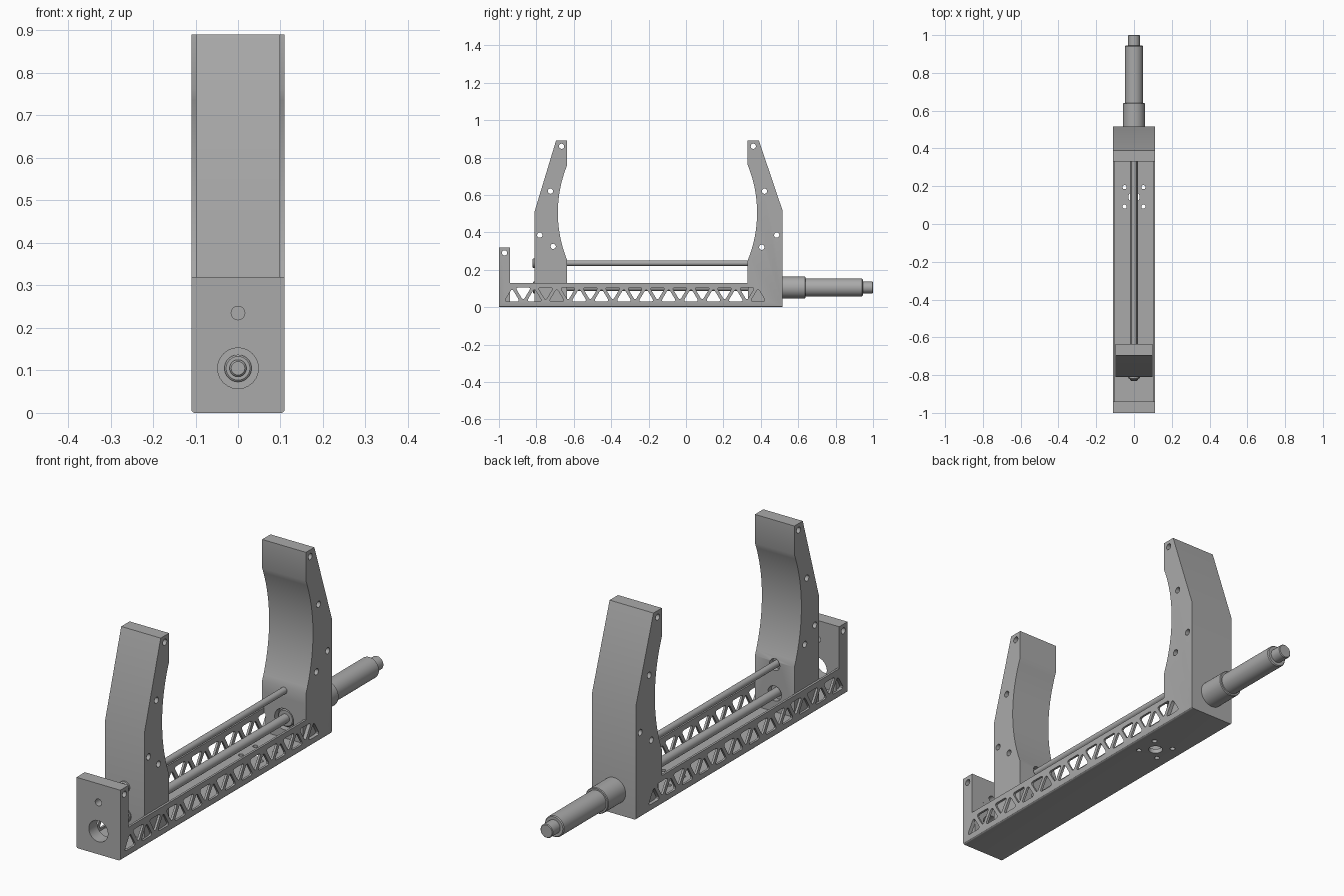
import bpy, bmesh, math
from mathutils import Vector

old = bpy.data.objects.get("Cube")
if old:
    bpy.data.objects.remove(old)


def make_material(name, rgb):
    mat = bpy.data.materials.new(name)
    mat.use_nodes = True
    mat.diffuse_color = (*rgb, 1)
    mat.node_tree.nodes["Principled BSDF"].inputs["Base Color"].default_value = (*rgb, 1)
    return mat


GREY = make_material("machined grey", (0.4, 0.4, 0.4))


def to_object(name, bm):
    bmesh.ops.recalc_face_normals(bm, faces=bm.faces)
    mesh = bpy.data.meshes.new(name)
    bm.to_mesh(mesh)
    bm.free()
    mesh.materials.append(GREY)
    obj = bpy.data.objects.new(name, mesh)
    bpy.context.collection.objects.link(obj)
    return obj


def prism(bm, points, x0, x1):
    """Extrude a (y, z) outline from x0 to x1."""
    face = bm.faces.new([bm.verts.new((x0, y, z)) for y, z in points])
    ext = bmesh.ops.extrude_face_region(bm, geom=[face])
    moved = [v for v in ext["geom"] if isinstance(v, bmesh.types.BMVert)]
    bmesh.ops.translate(bm, verts=moved, vec=(x1 - x0, 0, 0))


def box(bm, y0, y1, z0, z1, half):
    prism(bm, [(y0, z0), (y1, z0), (y1, z1), (y0, z1)], -half, half)


def rod(bm, start, end, radius, segments=24):
    start, end = Vector(start), Vector(end)
    axis = end - start
    made = bmesh.ops.create_cone(bm, cap_ends=True, segments=segments, radius1=radius,
                                 radius2=radius, depth=axis.length)
    turn = axis.to_track_quat("Z", "Y").to_matrix()
    bmesh.ops.rotate(bm, verts=made["verts"], matrix=turn)
    bmesh.ops.translate(bm, verts=made["verts"], vec=(start + end) / 2)


def lathe(name, profile, z, segments=40):
    """Solid of revolution about the y direction from (y, radius) steps."""
    bm = bmesh.new()
    rings = []
    for y, r in profile:
        angles = [2 * math.pi * i / segments for i in range(segments)]
        rings.append([bm.verts.new((r * math.cos(a), y, z + r * math.sin(a))) for a in angles])
    for a, b in zip(rings, rings[1:]):
        for i in range(segments):
            j = (i + 1) % segments
            bm.faces.new((a[i], a[j], b[j], b[i]))
    bm.faces.new(rings[0])
    bm.faces.new(rings[-1])
    return smooth(to_object(name, bm))


def activate(obj):
    bpy.ops.object.select_all(action="DESELECT")
    obj.select_set(True)
    bpy.context.view_layer.objects.active = obj


def smooth(obj):
    activate(obj)
    bpy.ops.object.shade_smooth_by_angle(angle=math.radians(30))
    return obj


def cut(obj, bm):
    cutter = to_object("cutter", bm)
    cutter.hide_render = True
    activate(obj)
    mod = obj.modifiers.new("cut", "BOOLEAN")
    mod.operation = "DIFFERENCE"
    mod.solver = "EXACT"
    mod.object = cutter
    bpy.ops.object.modifier_apply(modifier=mod.name)
    bpy.data.objects.remove(cutter)


def rounded(points, amount=0.22):
    """Soften each corner of a polygon."""
    out = []
    for i, p in enumerate(points):
        p = Vector(p)
        a = p.lerp(Vector(points[i - 1]), amount)
        b = p.lerp(Vector(points[(i + 1) % len(points)]), amount)
        for t in (0, 0.25, 0.5, 0.75, 1):
            out.append(tuple(a.lerp(p, t).lerp(p.lerp(b, t), t)))
    return out


def jaw_curve(y, sign, steps=20):
    """Hollow of a jaw, top to bottom, as a circular arc."""
    top, bottom, sag = 0.76, 0.25, 0.05
    half = (top - bottom) / 2
    radius = (half * half + sag * sag) / (2 * sag)
    span = math.asin(half / radius)
    pts = []
    for i in range(steps + 1):
        a = span * (1 - 2 * i / steps)
        depth = radius * math.cos(a) - (radius - sag)
        pts.append((y + sign * depth, (top + bottom) / 2 + radius * math.sin(a)))
    return pts


SCREW_Z, GUIDE_Z = 0.105, 0.235
HALF, INNER = 0.11, 0.1

# Frame: end plate, trough and fixed jaw from one side outline
bm = bmesh.new()
outline = [(-1, 0), (0.515, 0), (0.515, 0.52), (0.39, 0.89), (0.33, 0.89)]
outline += jaw_curve(0.33, 1)
outline += [(0.33, 0.13), (-0.94, 0.13), (-0.94, 0.32), (-1, 0.32)]
prism(bm, outline, -HALF, HALF)
bm.edges.ensure_lookup_table()
low = [e for e in bm.edges if all(v.co.z < 0.001 for v in e.verts)
       and abs(e.verts[0].co.y - e.verts[1].co.y) > 1]
bmesh.ops.bevel(bm, geom=low, offset=0.008, segments=3, profile=0.5, affect="EDGES")
frame = to_object("frame", bm)

# Trough hollow
bm = bmesh.new()
box(bm, -0.9402, 0.3302, 0.02, 0.2, INNER)
cut(frame, bm)

# Truss windows in both walls
bm = bmesh.new()
for side in (-1, 1):
    for k in range(23):
        mid = -0.93 + 0.0598 * k
        base, tip = (0.03, 0.1) if k % 2 == 0 else (0.105, 0.035)
        tri = rounded([(mid - 0.042, base), (mid + 0.042, base), (mid, tip)])
        prism(bm, tri, side * 0.094, side * 0.12)
cut(frame, bm)

# Round holes in the end plate, floor and fixed jaw
bm = bmesh.new()
rod(bm, (0, -1.1, SCREW_Z), (0, -0.9, SCREW_Z), 0.048)
rod(bm, (0, -1.1, GUIDE_Z), (0, -0.9, GUIDE_Z), 0.016)
rod(bm, (0, 0.3, SCREW_Z), (0, 0.36, SCREW_Z), 0.048)
for y, z in [(-0.97, 0.29), (0.36, 0.86), (0.42, 0.62), (0.485, 0.385), (0.405, 0.32)]:
    rod(bm, (-0.2, y, z), (0.2, y, z), 0.014)
for x in (-0.05, 0.05):
    for y in (0.092, 0.195):
        rod(bm, (x, y, -0.05), (x, y, 0.05), 0.011)
rod(bm, (0, 0.143, -0.05), (0, 0.143, 0.05), 0.03)
cut(frame, bm)
smooth(frame)

# Sliding jaw
bm = bmesh.new()
outline = [(-0.81, 0.022), (-0.81, 0.51), (-0.695, 0.89), (-0.635, 0.89)]
outline += jaw_curve(-0.635, -1) + [(-0.635, 0.022)]
prism(bm, outline, -INNER + 0.001, INNER - 0.001)
jaw = to_object("sliding_jaw", bm)
bm = bmesh.new()
for y, z in [(-0.665, 0.86), (-0.725, 0.62), (-0.782, 0.385), (-0.71, 0.325)]:
    rod(bm, (-0.2, y, z), (0.2, y, z), 0.014)
for z, r in [(SCREW_Z, 0.034), (GUIDE_Z, 0.026)]:
    rod(bm, (0, -0.66, z), (0, -0.6, z), r)
cut(jaw, bm)
smooth(jaw)

# Guide rod with its end cap
lathe("guide_rod", [(-0.822, 0.02), (-0.818, 0.025), (-0.8, 0.025), (-0.8, 0.015), (0.34, 0.015)], GUIDE_Z)

# Lead screw with its nut
lathe("lead_screw", [(-0.83, 0.016), (-0.826, 0.02), (0.4, 0.02)], SCREW_Z)
lathe("screw_nut", [(-0.818, 0.028), (-0.815, 0.032), (-0.78, 0.032)], SCREW_Z)
lathe("screw_bushing", [(0.34, 0.035), (0.344, 0.039), (0.37, 0.039)], SCREW_Z)

# Stepped drive housing behind the fixed jaw
lathe("drive_housing", [(0.5, 0.058), (0.637, 0.058), (0.64, 0.055), (0.64, 0.048), (0.941, 0.048),
                        (0.945, 0.044), (0.945, 0.031), (0.997, 0.031), (1, 0.028)], SCREW_Z)
